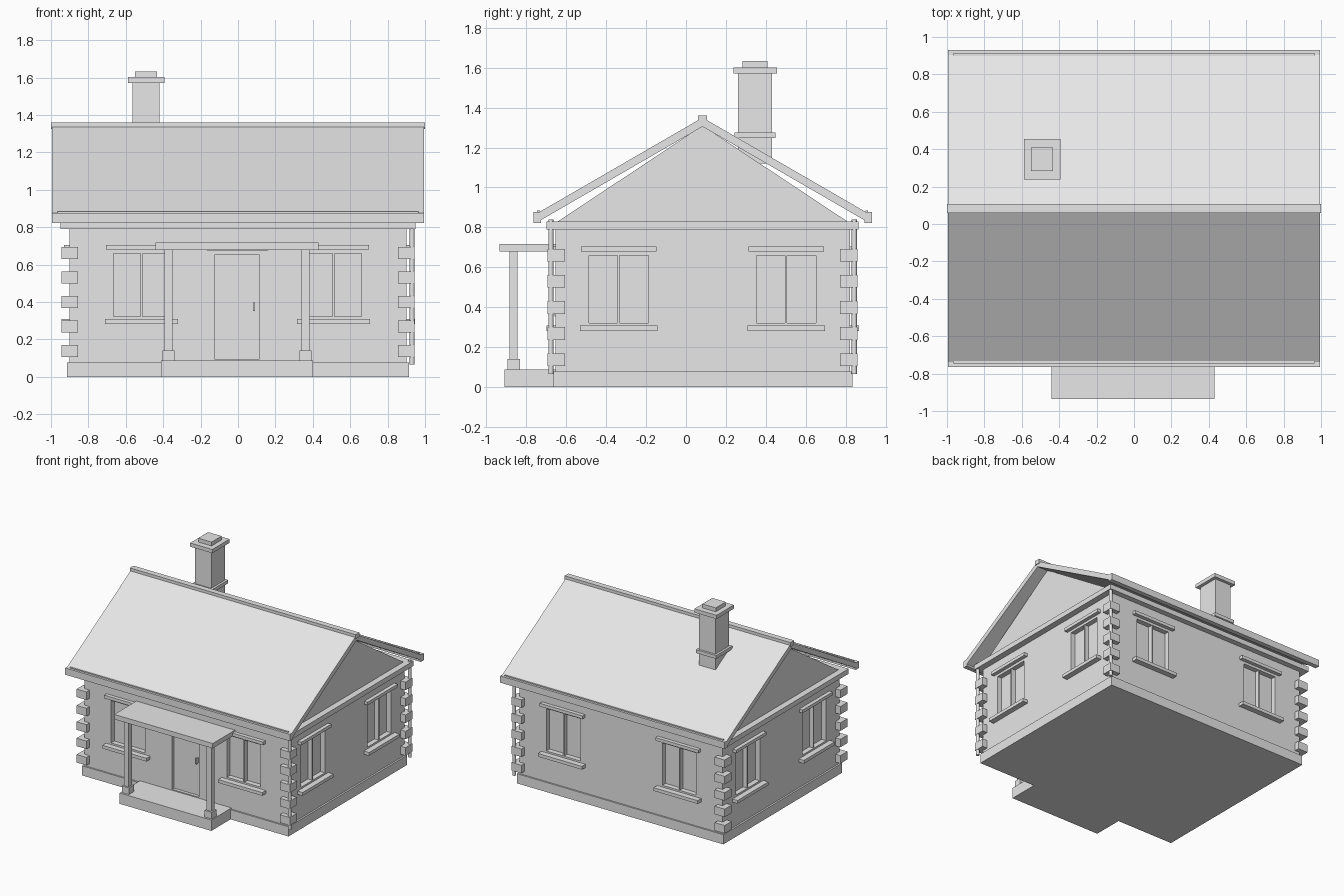
import bpy, bmesh
from mathutils import Vector

if "Cube" in bpy.data.objects:
    bpy.data.objects.remove(bpy.data.objects["Cube"], do_unlink=True)

GREY = (0.8, 0.8, 0.8, 1)
grey = bpy.data.materials.new("plain grey")
grey.use_nodes = True
grey.diffuse_color = GREY
grey.node_tree.nodes["Principled BSDF"].inputs["Base Color"].default_value = GREY

MID = 0.083                   # depth of the ridge and the house centre
WX, WY = 0.90, 0.738          # half size of the walls


def finish(name, bm):
    bmesh.ops.recalc_face_normals(bm, faces=bm.faces)
    me = bpy.data.meshes.new(name)
    bm.to_mesh(me)
    bm.free()
    me.materials.append(grey)
    ob = bpy.data.objects.new(name, me)
    bpy.context.collection.objects.link(ob)
    return ob


def box(name, x, y, z):
    """Box from three (low, high) ranges."""
    bm = bmesh.new()
    bmesh.ops.create_cube(bm, size=1)
    for v in bm.verts:
        v.co = Vector([(r[0] + r[1]) / 2 + c * (r[1] - r[0])
                       for r, c in zip((x, y, z), v.co)])
    return finish(name, bm)


def prism(name, profile, x):
    """Side profile of (y, z) points swept along x."""
    bm = bmesh.new()
    face = bm.faces.new([bm.verts.new((x[0], y, z)) for y, z in profile])
    out = bmesh.ops.extrude_face_region(bm, geom=[face])
    new = [g for g in out["geom"] if isinstance(g, bmesh.types.BMVert)]
    bmesh.ops.translate(bm, verts=new, vec=(x[1] - x[0], 0, 0))
    return finish(name, bm)


def around(c, r):
    return (c - r, c + r)


# Base, walls and gable
box("plinth", around(0, 0.914), around(MID, 0.75), (0, 0.077))
walls = box("walls", around(0, WX), around(MID, WY), (0.07, 0.80))
box("eave_slab", around(0, 0.95), around(MID, 0.782), (0.79, 0.83))
prism("gable", [(MID - 0.725, 0.83), (MID + 0.725, 0.83), (MID, 1.31)], around(0, WX))


def on_wall(name, wall, along, out, z):
    """Box placed by its range along a wall and its range outward from it."""
    axis, sign = wall
    base = WX if axis == "x" else WY
    shift = 0 if axis == "x" else MID
    depth = sorted(shift + sign * (base + o) for o in out)
    if axis == "x":
        return box(name, depth, along, z)
    return box(name, along, depth, z)


# Windows: cut opening, thin mullion, sill and lintel
cutters = []
SILL, HEAD = 0.322, 0.66
for axis, centres in (("y", (-0.515, 0.51)), ("x", (-0.337, 0.502))):
    for sign in (-1, 1):
        wall = (axis, sign)
        for c in centres:
            cutters.append(on_wall("window_cutter", wall, around(c, 0.15), (-0.04, 0.1), (SILL, HEAD)))
            on_wall("window_mullion", wall, around(c, 0.005), (-0.045, -0.004), (SILL, HEAD))
            on_wall("window_sill", wall, around(c, 0.195), (-0.01, 0.045), (0.282, 0.308))
            on_wall("window_lintel", wall, around(c, 0.19), (-0.01, 0.03), (0.68, 0.705))

# Door: shallow opening, lintel and handle
front = ("y", -1)
cutters.append(on_wall("door_cutter", front, around(-0.005, 0.12), (-0.025, 0.1), (0.095, 0.652)))
on_wall("door_lintel", front, around(-0.003, 0.16), (-0.01, 0.03), (0.672, 0.70))
on_wall("door_handle", front, around(0.085, 0.006), (-0.03, 0.003), (0.353, 0.396))

for cutter in cutters:
    cutter.hide_render = True
    cutter.hide_viewport = True
    cutter.display_type = "WIRE"
    mod = walls.modifiers.new("opening", "BOOLEAN")
    mod.operation = "DIFFERENCE"
    mod.solver = "EXACT"
    mod.object = cutter

# Bake the openings and drop the cutters
bpy.context.view_layer.update()
cut = bpy.data.meshes.new_from_object(
    walls.evaluated_get(bpy.context.evaluated_depsgraph_get()))
walls.modifiers.clear()
walls.data = cut
for cutter in cutters:
    bpy.data.objects.remove(cutter, do_unlink=True)

# Corner blocks
for sx in (-1, 1):
    for sy in (-1, 1):
        for i in range(5):
            box("corner_block", around(sx * 0.9, 0.044), around(MID + sy * 0.732, 0.044),
                around(0.137 + 0.131 * i, 0.032))

# Downpipes on the left end
for sy in (-1, 1):
    bm = bmesh.new()
    bmesh.ops.create_cone(bm, cap_ends=True, segments=12, radius1=0.013, radius2=0.013, depth=0.775)
    bmesh.ops.translate(bm, verts=bm.verts, vec=(0.931, MID + sy * 0.76, 0.4525))
    pipe = finish("downpipe", bm)
    pipe.data.shade_smooth()
    pipe.data.set_sharp_from_angle(angle=0.7)

# Roof sheet, ridge and gutters
ROOF = around(0, 0.994)
prism("roof", [(MID - 0.83, 0.87), (MID, 1.35), (MID + 0.83, 0.87),
               (MID + 0.83, 0.825), (MID, 1.305), (MID - 0.83, 0.825)], ROOF)
box("ridge_cap", around(0, 1.0), around(MID, 0.023), (1.325, 1.36))
for s in (-1, 1):
    def at(a, b):
        return sorted((MID + s * a, MID + s * b))
    box("gutter", ROOF, at(0.81, 0.848), (0.822, 0.876))
    box("gutter_lip", around(0, 0.966), at(0.815, 0.83), (0.87, 0.885))

# Chimney
CX, CY = -0.491, 0.346
for name, rx, ry, z in (("chimney_stack", 0.072, 0.085, (1.12, 1.58)),
                        ("chimney_collar", 0.09, 0.102, (1.248, 1.275)),
                        ("chimney_cap", 0.098, 0.109, (1.572, 1.602)),
                        ("chimney_top", 0.059, 0.063, (1.60, 1.633))):
    box(name, around(CX, rx), around(CY, ry), z)

# Porch
box("porch_floor", around(-0.005, 0.406), (-0.91, -0.64), (0, 0.087))
box("porch_roof", around(-0.005, 0.436), (-0.935, -0.64), (0.678, 0.717))
for s in (-1, 1):
    px = -0.005 + s * 0.366
    box("porch_post", around(px, 0.021), around(-0.863, 0.02), (0.08, 0.69))
    box("post_base", around(px, 0.032), around(-0.863, 0.031), (0.08, 0.14))
